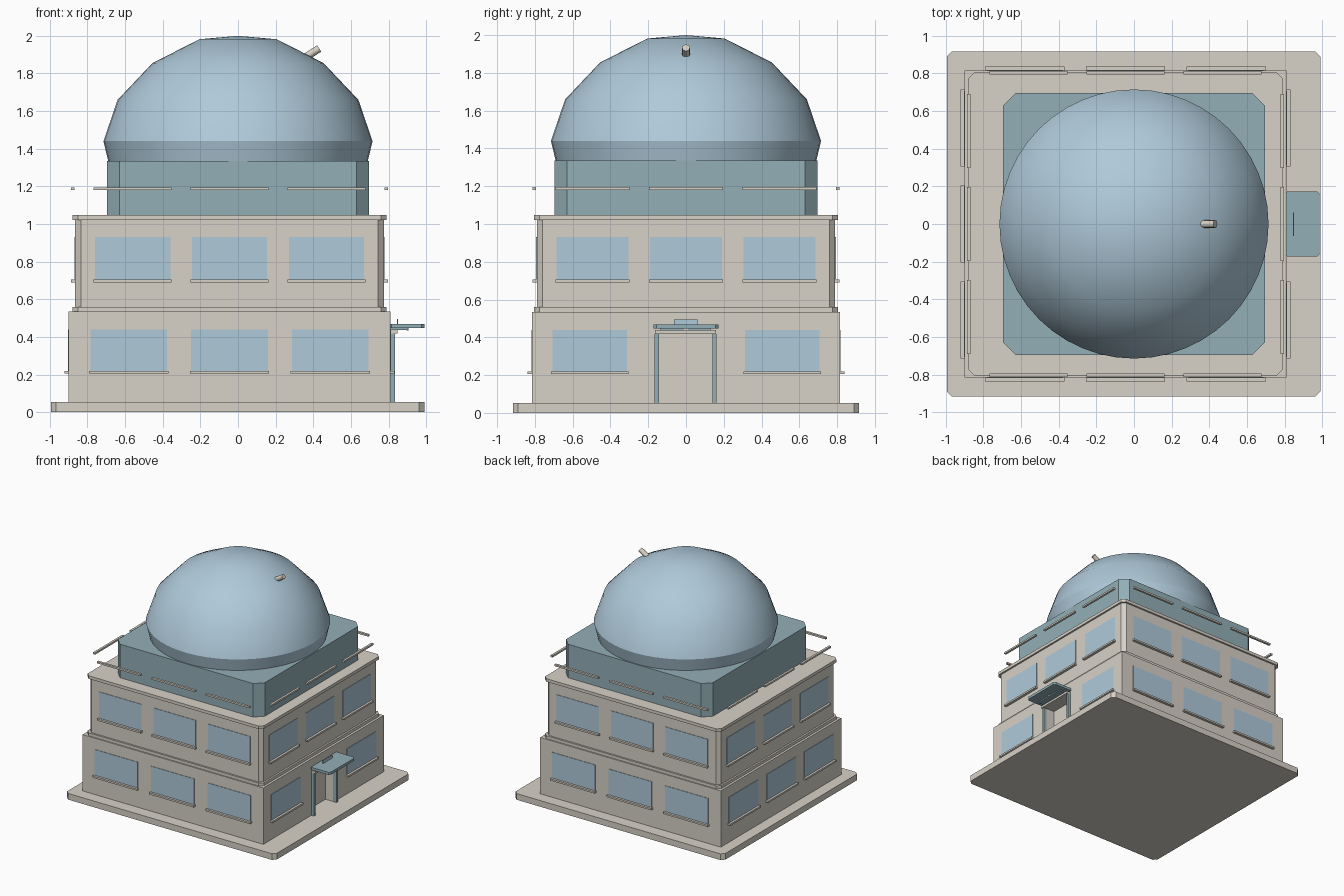
import bpy, bmesh, math
from mathutils import Vector

if "Cube" in bpy.data.objects:
    bpy.data.objects.remove(bpy.data.objects["Cube"], do_unlink=True)


def material(name, color):
    m = bpy.data.materials.new(name)
    m.use_nodes = True
    m.diffuse_color = (*color, 1)
    m.node_tree.nodes["Principled BSDF"].inputs["Base Color"].default_value = (*color, 1)
    return m


STONE = material("warm_stone", (0.68, 0.64, 0.57))
TEAL = material("muted_teal", (0.29, 0.43, 0.47))
BLUE = material("pale_blue", (0.43, 0.59, 0.70))


def finish(name, bm, mat):
    bmesh.ops.recalc_face_normals(bm, faces=bm.faces)
    mesh = bpy.data.meshes.new(name)
    bm.to_mesh(mesh)
    bm.free()
    mesh.materials.append(mat)
    obj = bpy.data.objects.new(name, mesh)
    bpy.context.collection.objects.link(obj)
    return obj


def box(name, lo, hi, mat, chamfer=0):
    """Box between two corners, with optional chamfered upright edges."""
    lo, hi = Vector(lo), Vector(hi)
    bm = bmesh.new()
    bmesh.ops.create_cube(bm, size=1)
    for v in bm.verts:
        v.co = Vector(h if c > 0 else l for c, l, h in zip(v.co, lo, hi))
    if chamfer:
        upright = [e for e in bm.edges
                   if abs(e.verts[0].co.z - e.verts[1].co.z) > 1e-5]
        bmesh.ops.bevel(bm, geom=upright, offset=chamfer, segments=1, affect='EDGES')
    return finish(name, bm, mat)


CX = -0.045  # centre of the two storeys


def storey(name, hx, hy, z0, z1, chamfer=0):
    return box(name, (CX - hx, -hy, z0), (CX + hx, hy, z1), STONE, chamfer)


# Plinth and storeys
box("base_slab", (-0.995, -0.917, 0), (0.99, 0.917, 0.053), STONE, 0.028)
ground = storey("ground_floor", 0.855, 0.815, 0.053, 0.535)
storey("upper_floor_band", 0.835, 0.805, 0.535, 0.56, 0.03)
storey("upper_floor", 0.82, 0.79, 0.56, 1.022, 0.03)
storey("roof_cornice", 0.835, 0.805, 1.022, 1.048, 0.03)
box("dome_plinth", (-0.695, -0.695, 1.048), (0.695, 0.695, 1.335), TEAL, 0.065)

# Doorway recess in the ground floor
cutter = box("doorway_cutter", (0.73, -0.143, 0.02), (0.9, 0.14, 0.42), STONE)
cutter.hide_render = True
mod = ground.modifiers.new("doorway", 'BOOLEAN')
mod.operation = 'DIFFERENCE'
mod.solver = 'EXACT'
mod.object = cutter
bpy.context.view_layer.objects.active = ground
bpy.ops.object.modifier_apply(modifier=mod.name)
bpy.data.objects.remove(cutter, do_unlink=True)


def wall_plate(name, axis, sign, wall, inner, outer, along, half, z0, z1, mat):
    """Box lying on one wall, between two distances out from its plane."""
    normal = sorted((sign * (wall + inner), sign * (wall + outer)))
    spans = [normal, (along - half, along + half)]
    if axis == 1:
        spans.reverse()
    (x0, x1), (y0, y1) = spans
    if axis == 0:
        x0, x1 = x0 + CX, x1 + CX
    else:
        x0, x1 = x0 + CX, x1 + CX
    box(name, (x0, y0, z0), (x1, y1, z1), mat)


# Windows, sills and roof rails: three bays on each of four sides
SIDES = {"front": (1, -1), "back": (1, 1), "right": (0, -1), "left": (0, 1)}
# storey name: wall half sizes, bay spacing and half width per axis, sill height, pane top
FLOORS = {
    "lower": ((0.855, 0.815), (0.51, 0.535), (0.198, 0.204), 0.205, 0.44),
    "upper": ((0.82, 0.79), (0.495, 0.515), (0.19, 0.2), 0.69, 0.93),
    "roof": ((0.82, 0.79), (0.495, 0.515), (0.19, 0.2), 1.18, None),
}
for floor, (walls, spacing, halves, sill, top) in FLOORS.items():
    for side, (axis, sign) in SIDES.items():
        for bay in (-1, 0, 1):
            if floor == "lower" and side == "left" and bay == 0:
                continue  # entrance bay
            along = bay * spacing[axis]
            # bays on the side walls centre on y = 0
            if axis == 0:
                wall, half = walls[0], halves[0]
            else:
                wall, half = walls[1], halves[1]
            tag = f"{floor}_{side}_{bay + 2}"
            if top:
                wall_plate("window_" + tag, axis, sign, wall, -0.003, 0.004,
                           along, half, sill + 0.012, top, BLUE)
            inner = 0.004 if floor == "roof" else -0.003
            part = "roof_rail_" if floor == "roof" else "window_sill_"
            wall_plate(part + tag, axis, sign, wall, inner, 0.023,
                       along, half + 0.007, sill, sill + 0.015, STONE)

# Entrance
for label, y in (("right", -0.155), ("left", 0.15)):
    box(f"door_post_{label}", (0.8, y - 0.011, 0.053), (0.835, y + 0.011, 0.418), TEAL)
box("door_lintel", (0.8, -0.165, 0.418), (0.848, 0.16, 0.438), STONE)
box("canopy_soffit", (0.8, -0.135, 0.436), (0.9, 0.13, 0.448), TEAL)
box("entrance_canopy", (0.8, -0.172, 0.446), (0.99, 0.172, 0.468), TEAL, 0.015)
box("canopy_panel", (0.845, -0.063, 0.468), (0.851, 0.06, 0.495), BLUE)
box("canopy_lamp", (0.895, -0.01, 0.435), (0.905, 0.01, 0.447), STONE)

# Dome turned from a half profile
profile = [(0.69, 1.335), (0.715, 1.44), (0.64, 1.66), (0.455, 1.855),
           (0.205, 1.982), (0, 2.0)]
bm = bmesh.new()
verts = [bm.verts.new((r, 0, z)) for r, z in profile]
edges = [bm.edges.new(pair) for pair in zip(verts, verts[1:])]
bmesh.ops.spin(bm, geom=verts + edges, cent=(0, 0, 0), axis=(0, 0, 1),
               angle=math.tau, steps=48)
bmesh.ops.remove_doubles(bm, verts=bm.verts, dist=1e-4)
dome = finish("dome", bm, BLUE)


def smooth(obj):
    bpy.ops.object.select_all(action='DESELECT')
    obj.select_set(True)
    bpy.context.view_layer.objects.active = obj
    bpy.ops.object.shade_smooth_by_angle(angle=math.radians(30))


smooth(dome)

# Telescope tube poking through the dome
start, end = Vector((0.34, 0, 1.875)), Vector((0.432, 0, 1.933))
bm = bmesh.new()
bmesh.ops.create_cone(bm, cap_ends=True, segments=12, radius1=0.02, radius2=0.02,
                      depth=(end - start).length)
tube = finish("telescope_tube", bm, STONE)
tube.location = (start + end) / 2
tube.rotation_euler = (end - start).to_track_quat('Z', 'Y').to_euler()
smooth(tube)
